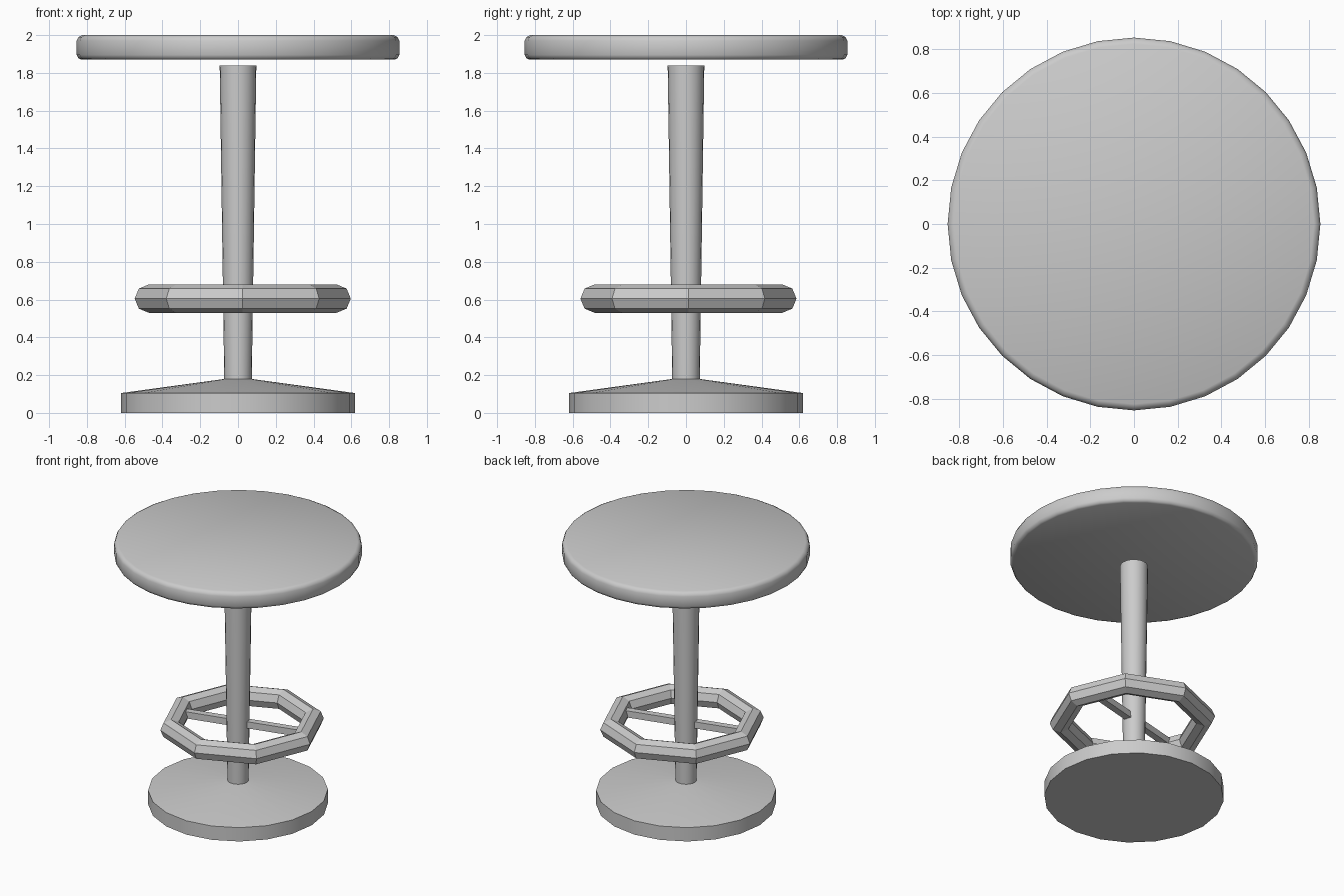
import bpy, bmesh
from math import cos, sin, pi, radians

if "Cube" in bpy.data.objects:
    bpy.data.objects.remove(bpy.data.objects["Cube"])


def finish(bm, name, smooth_angle=None):
    bmesh.ops.recalc_face_normals(bm, faces=bm.faces)
    mesh = bpy.data.meshes.new(name)
    bm.to_mesh(mesh)
    bm.free()
    ob = bpy.data.objects.new(name, mesh)
    bpy.context.collection.objects.link(ob)
    if smooth_angle:
        bpy.ops.object.select_all(action='DESELECT')
        ob.select_set(True)
        bpy.context.view_layer.objects.active = ob
        bpy.ops.object.shade_smooth_by_angle(angle=radians(smooth_angle))
    return ob


def lathe(name, profile, sides, smooth_angle):
    """Revolve (radius, z) points around z and cap both ends."""
    bm = bmesh.new()
    rings = [[bm.verts.new((r * cos(2 * pi * i / sides), r * sin(2 * pi * i / sides), z))
              for i in range(sides)] for r, z in profile]
    for a, b in zip(rings, rings[1:]):
        for i in range(sides):
            j = (i + 1) % sides
            bm.faces.new((a[i], a[j], b[j], b[i]))
    bm.faces.new(rings[0])
    bm.faces.new(rings[-1])
    return finish(bm, name, smooth_angle)


# Base disc with shallow cone, tapered pole, rounded seat
lathe("base", [(0.62, 0), (0.62, 0.105), (0.07, 0.18)], 20, 30)
lathe("pole", [(0.072, 0.12), (0.097, 1.84)], 20, 30)
lathe("seat", [(0.83, 1.87), (0.845, 1.877), (0.854, 1.895), (0.854, 1.97),
               (0.845, 1.99), (0.825, 2.0)], 32, 50)

# Octagonal foot ring, slightly off centre, flat shaded
bpy.ops.mesh.primitive_torus_add(major_segments=8, minor_segments=8, major_radius=0.497,
                                 minor_radius=0.075, location=(0.025, 0.013, 0.605))
ring = bpy.context.object
ring.name = "foot_ring"
ring.data.shade_flat()

# Bar joining the ring to the pole
bm = bmesh.new()
bmesh.ops.create_cube(bm, size=1)
bmesh.ops.scale(bm, vec=(0.92, 0.05, 0.05), verts=bm.verts)
bar = finish(bm, "foot_ring_bar")
bar.location = (0.015, 0.005, 0.62)
bar.rotation_euler.z = radians(14)
